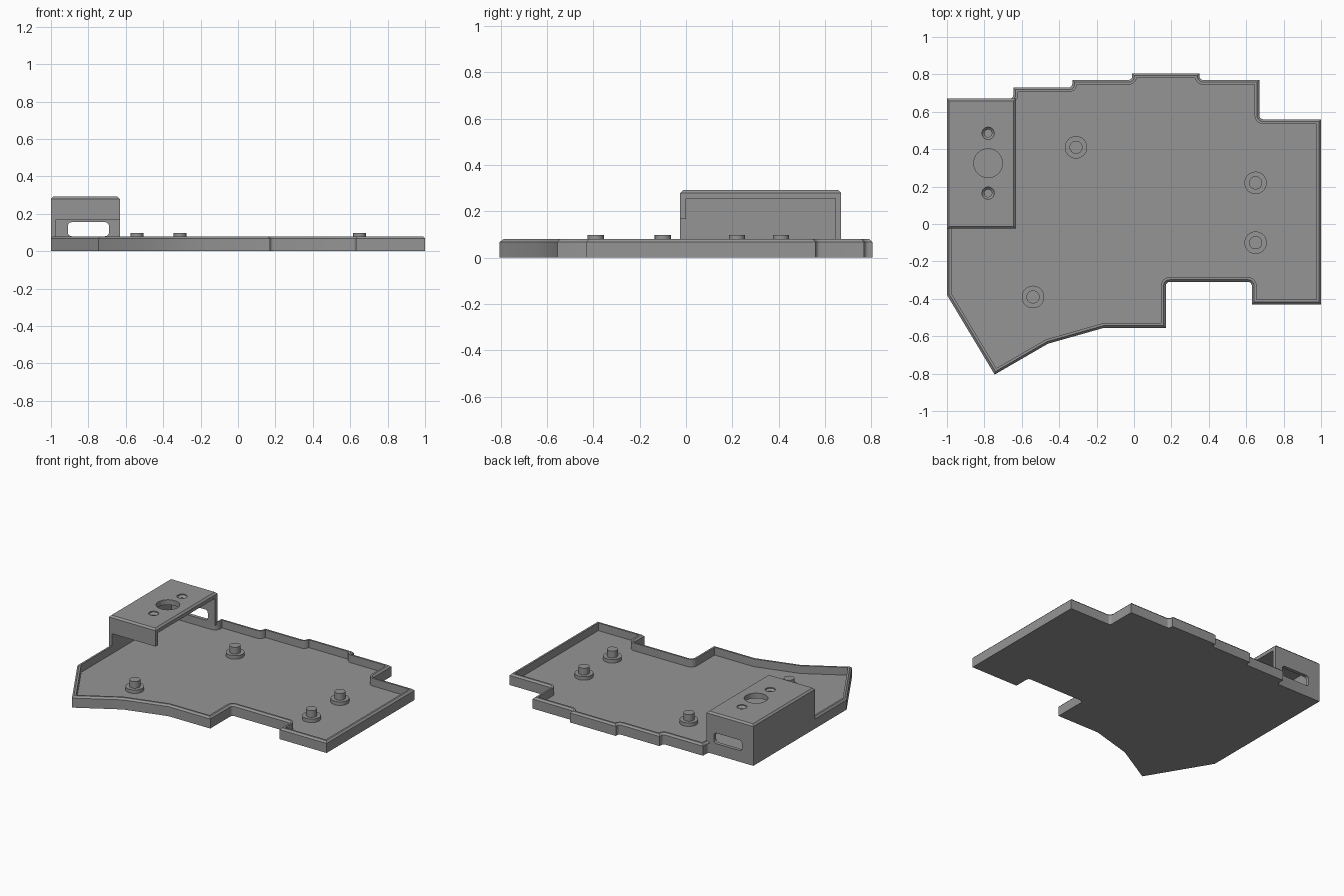
import bpy, bmesh, math
from mathutils import Vector

if "Cube" in bpy.data.objects:
    bpy.data.objects.remove(bpy.data.objects["Cube"])

grey = bpy.data.materials.new("plain grey")
grey.diffuse_color = (0.3, 0.3, 0.3, 1)
grey.use_nodes = True
grey.node_tree.nodes["Principled BSDF"].inputs["Base Color"].default_value = grey.diffuse_color


def finish(bm, name):
    bmesh.ops.recalc_face_normals(bm, faces=bm.faces)
    me = bpy.data.meshes.new(name)
    bm.to_mesh(me)
    bm.free()
    me.materials.append(grey)
    ob = bpy.data.objects.new(name, me)
    bpy.context.collection.objects.link(ob)
    return ob


def smooth(ob):
    bpy.ops.object.select_all(action='DESELECT')
    ob.select_set(True)
    bpy.context.view_layer.objects.active = ob
    bpy.ops.object.shade_smooth_by_angle(angle=math.radians(30))


def skin(rings, name):
    """Closed solid through a list of equal-length point rings."""
    bm = bmesh.new()
    vs = [[bm.verts.new(p) for p in r] for r in rings]
    n = len(vs[0])
    for a, b in zip(vs, vs[1:]):
        for i in range(n):
            j = (i + 1) % n
            bm.faces.new((a[i], a[j], b[j], b[i]))
    bm.faces.new(vs[0][::-1])
    bm.faces.new(vs[-1])
    return finish(bm, name)


def lathe(x, y, profile, name, n=32):
    ang = [2 * math.pi * i / n for i in range(n)]
    return skin([[(x + r * math.cos(a), y + r * math.sin(a), z) for a in ang]
                 for r, z in profile], name)


def box(lo, hi, name):
    (x0, y0, z0), (x1, y1, z1) = lo, hi
    return skin([[(x0, y0, z), (x1, y0, z), (x1, y1, z), (x0, y1, z)]
                 for z in (z0, z1)], name)


def round_inner_corners(pts, r, steps=5):
    """Round the concave corners of a counter-clockwise outline."""
    out = []
    for i, p in enumerate(pts):
        a = (p - pts[i - 1]).normalized()
        b = (pts[(i + 1) % len(pts)] - p).normalized()
        if a.cross(b) > -0.7:
            out.append(p)
            continue
        centre = p - a * r + b * r
        for k in range(steps + 1):
            t = math.pi / 2 * k / steps
            out.append(centre - b * r * math.cos(t) + a * r * math.sin(t))
    return out


def inset(pts, d, z):
    ring = []
    for i, p in enumerate(pts):
        a = (p - pts[i - 1]).normalized()
        b = (pts[(i + 1) % len(pts)] - p).normalized()
        na, nb = Vector((-a.y, a.x)), Vector((-b.y, b.x))
        q = p + (na + nb) * d / (1 + na.dot(nb))
        ring.append((q.x, q.y, z))
    return ring


# Tray with a raised, chamfered rim
outline = [(-1, .67), (-.645, .67), (-.645, .73), (-.33, .73), (-.33, .77),
           (-.01, .77), (-.01, .805), (.35, .805), (.35, .77), (.67, .77),
           (.67, .56), (1, .56), (1, -.43), (.63, -.43), (.63, -.31),
           (.17, -.31), (.17, -.555), (-.16, -.555), (-.46, -.64),
           (-.745, -.805), (-1, -.38)]
edge = round_inner_corners([Vector(p) for p in reversed(outline)], 0.02)
tray = skin([inset(edge, d, z) for d, z in
             ((0, 0), (0, .068), (.012, .08), (.025, .08), (.025, .025))], "tray")
smooth(tray)

# Stepped mounting posts
for i, (x, y) in enumerate([(-.31, .41), (.65, .22), (.65, -.10), (-.54, -.39)]):
    smooth(lathe(x, y, [(.06, .022), (.06, .05), (.035, .05), (.035, .098)],
                 f"mounting_post_{i + 1}"))

# Housing shell with chamfered top edges
X0, X1, Y0, Y1, TOP, C = -1, -.632, -.025, .67, .292, .012
housing = skin([[(X0 + d, Y0 + d, z), (X1 - d, Y0 + d, z),
                 (X1 - d, Y1 - d, z), (X0 + d, Y1 - d, z)]
                for d, z in ((0, .06), (0, TOP - C), (C, TOP))], "housing")

# Rounded slot through the back wall
slot = []
for cx, cz, start in ((-.71, .135, 0), (-.89, .135, 90), (-.89, .1, 180), (-.71, .1, 270)):
    for k in range(6):
        a = math.radians(start + 18 * k)
        slot.append((cx + .02 * math.cos(a), cz + .02 * math.sin(a)))

cutters = [
    box((-.975, 0, 0), (-.5, .645, .255), "cavity_cutter"),
    box((-.975, -.2, 0.01), (-.5, .1, .167), "front_opening_cutter"),
    skin([[(x, y, z) for x, z in slot] for y in (.6, .75)], "slot_cutter"),
    lathe(-.78, .325, [(.077, .2), (.077, .4)], "centre_hole_cutter"),
]
for y in (.165, .485):
    cutters.append(lathe(-.78, y, [(.02, .2), (.02, .272), (.033, .285), (.033, .4)],
                         "screw_hole_cutter"))

bpy.context.view_layer.objects.active = housing
for c in cutters:
    c.hide_render = True
    m = housing.modifiers.new("cut", 'BOOLEAN')
    m.operation = 'DIFFERENCE'
    m.solver = 'EXACT'
    m.object = c
    bpy.ops.object.modifier_apply(modifier=m.name)
for c in cutters:
    bpy.data.objects.remove(c)
smooth(housing)
